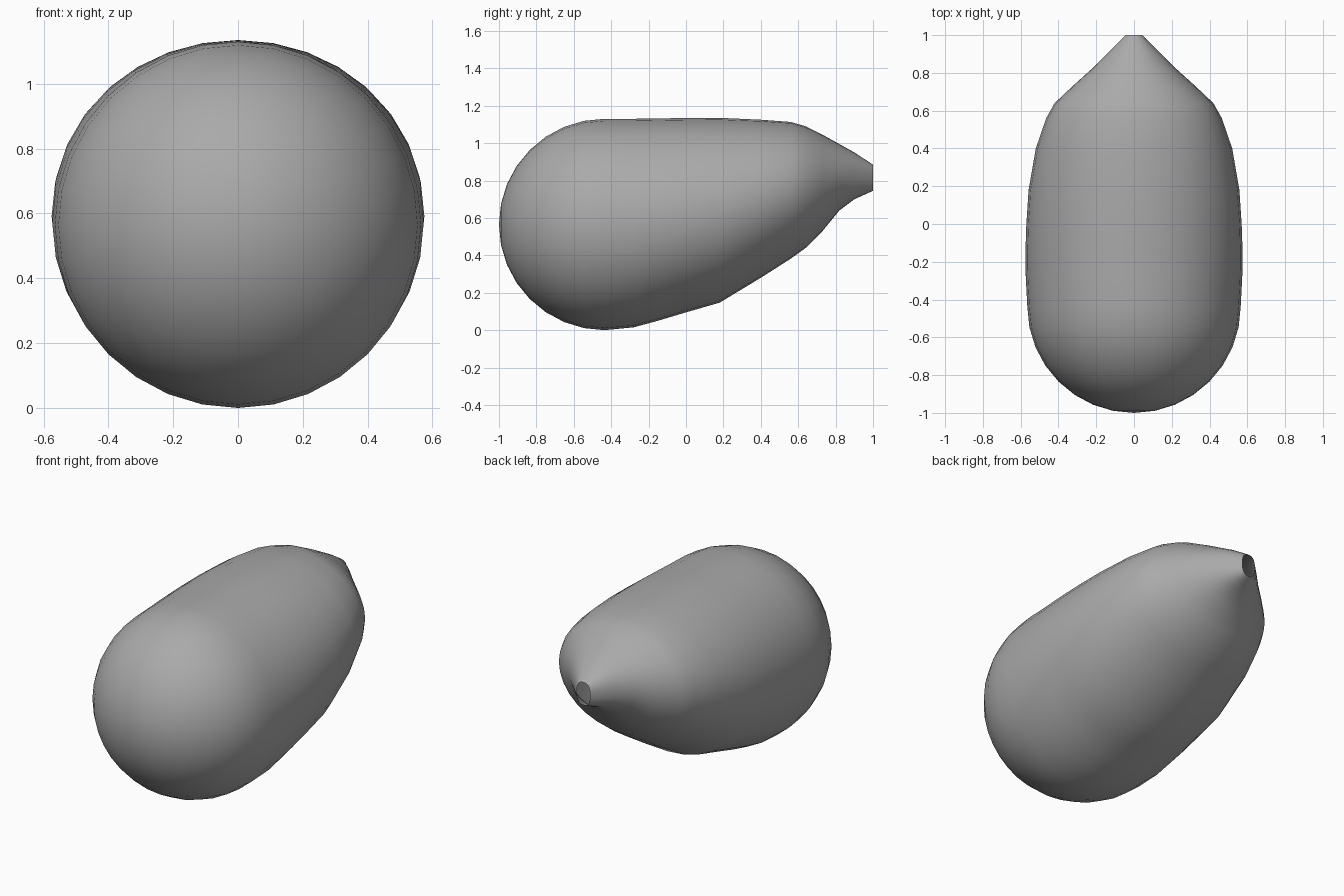
import bpy
import bmesh
from math import sin, cos, pi, copysign

SIDES = 32
NOSE_RINGS = 8
NOSE_RADIUS = 0.565
NOSE_Y = -0.435

cube = bpy.data.objects.get("Cube")
if cube:
    bpy.data.objects.remove(cube, do_unlink=True)

grey = bpy.data.materials.new("plain grey")
grey.use_nodes = True
colour = (0.4, 0.4, 0.4, 1)
grey.diffuse_color = colour
grey.node_tree.nodes["Principled BSDF"].inputs["Base Color"].default_value = colour

# Body stations: y, top z, bottom z, half width, roundness (1 is an ellipse)
stations = [
    (-0.28, 1.13, 0.015, 0.573, 1),
    (-0.15, 1.132, 0.05, 0.575, 1),
    (0.0, 1.134, 0.095, 0.57, 1),
    (0.18, 1.135, 0.147, 0.558, 1),
    (0.4, 1.125, 0.28, 0.52, 1),
    (0.56, 1.113, 0.382, 0.465, 1),
    (0.64, 1.09, 0.44, 0.42, 1),
    (0.73, 1.045, 0.53, 0.325, 1),
    (0.82, 0.995, 0.64, 0.225, 1),
    (0.9, 0.95, 0.70, 0.145, 0.9),
    (1.0, 0.885, 0.745, 0.045, 0.75),
]

# Rounded nose: hemisphere rings leading into the body stations
nose = []
for i in range(1, NOSE_RINGS + 1):
    a = i / NOSE_RINGS * pi / 2
    r = NOSE_RADIUS * sin(a)
    nose.append((NOSE_Y - NOSE_RADIUS * cos(a), NOSE_RADIUS + r, NOSE_RADIUS - r, r, 1))


def bend(value, power):
    return copysign(abs(value) ** power, value)


def add_ring(bm, y, top, bottom, half_width, roundness):
    middle, half_height = (top + bottom) / 2, (top - bottom) / 2
    ring = []
    for k in range(SIDES):
        a = 2 * pi * k / SIDES
        ring.append(bm.verts.new((half_width * bend(cos(a), roundness), y,
                                  middle + half_height * bend(sin(a), roundness))))
    return ring


# Tapered hull with an open tail outlet
bm = bmesh.new()
rings = [add_ring(bm, *s) for s in nose + stations]
tip = bm.verts.new((0, NOSE_Y - NOSE_RADIUS, NOSE_RADIUS))
for k in range(SIDES):
    n = (k + 1) % SIDES
    bm.faces.new((tip, rings[0][k], rings[0][n]))
    for a, b in zip(rings, rings[1:]):
        bm.faces.new((a[n], a[k], b[k], b[n]))
bm.normal_update()
bmesh.ops.recalc_face_normals(bm, faces=bm.faces)
for face in bm.faces:
    face.smooth = True

mesh = bpy.data.meshes.new("tapered_hull")
bm.to_mesh(mesh)
bm.free()
mesh.materials.append(grey)
hull = bpy.data.objects.new("tapered_hull", mesh)
bpy.context.collection.objects.link(hull)
